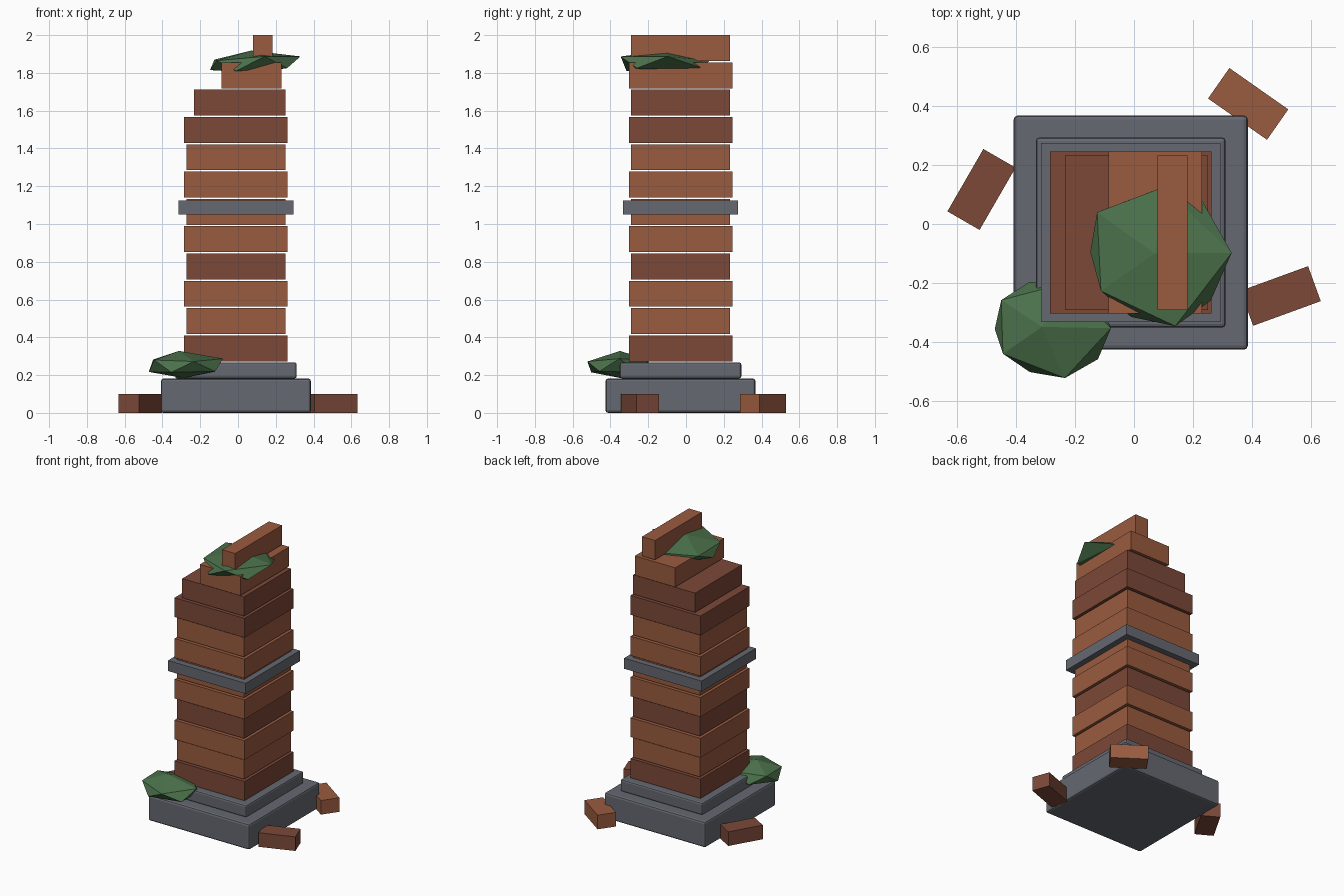
import bpy, bmesh
from math import radians

if "Cube" in bpy.data.objects:
    bpy.data.objects.remove(bpy.data.objects["Cube"])


def material(name, rgb):
    m = bpy.data.materials.new(name)
    m.diffuse_color = (*rgb, 1)
    m.use_nodes = True
    m.node_tree.nodes["Principled BSDF"].inputs["Base Color"].default_value = m.diffuse_color
    return m


LIGHT = material("light_brick", (0.32, 0.105, 0.05))
DARK = material("dark_brick", (0.2, 0.065, 0.04))
GREEN = material("leaf_green", (0.07, 0.165, 0.07))
STONE = material("stone_grey", (0.13, 0.14, 0.165))


def box(name, x, y, z, mat, angle=0, bevel=0):
    """Box from (min, max) ranges, turned about its own centre."""
    bm = bmesh.new()
    bmesh.ops.create_cube(bm, size=1)
    bmesh.ops.scale(bm, vec=(x[1] - x[0], y[1] - y[0], z[1] - z[0]), verts=bm.verts)
    if bevel:
        bmesh.ops.bevel(bm, geom=bm.edges[:], offset=bevel, segments=2,
                        profile=0.5, affect='EDGES')
    me = bpy.data.meshes.new(name)
    bm.to_mesh(me)
    bm.free()
    me.materials.append(mat)
    ob = bpy.data.objects.new(name, me)
    ob.location = [(a + b) / 2 for a, b in (x, y, z)]
    ob.rotation_euler.z = radians(angle)
    bpy.context.collection.objects.link(ob)
    return ob


def bush(name, top, upper, lower, bottom):
    """Irregular squashed icosahedron: two rings of five plus two poles."""
    verts = [top, bottom] + upper + lower
    faces = []
    for i in range(5):
        j = (i + 1) % 5
        u, v, a, b = 2 + i, 2 + j, 7 + i, 7 + j
        faces += [(0, u, v), (u, a, v), (a, b, v), (1, b, a)]
    me = bpy.data.meshes.new(name)
    me.from_pydata(verts, [], faces)
    me.materials.append(GREEN)
    bpy.context.collection.objects.link(bpy.data.objects.new(name, me))


# Stepped stone plinth and belt course
CX, CY = -0.011, -0.029


def square(half):
    return (CX - half, CX + half), (CY - half, CY + half)


box("plinth_lower", *square(0.397), (0, 0.182), STONE, bevel=0.014)
box("plinth_upper", *square(0.322), (0.182, 0.268), STONE, bevel=0.012)
box("belt_course", *square(0.304), (1.05, 1.125), STONE)

# Brick courses, alternating wide and narrow, broken away at the top
broken = {9: (-0.234, 0.251), 10: (-0.087, 0.23), 11: (0.08, 0.182)}
for i in range(12):
    x, y = square(0.274 if i % 2 == 0 else 0.262)
    x = broken.get(i, x)
    z1 = 0.41 + i * 1.59 / 11
    box(f"brick_course_{i + 1}", x, y, (z1 - 0.137, z1),
        DARK if i in (0, 3, 8, 9) else LIGHT)

# Fallen bricks on the ground
for i, (x, y, angle, mat) in enumerate([(0.387, 0.407, -35, LIGHT),
                                        (-0.517, 0.117, 60, DARK),
                                        (0.497, -0.244, 20, DARK)]):
    box(f"fallen_brick_{i + 1}", (x - 0.122, x + 0.122), (y - 0.063, y + 0.063),
        (0, 0.1), mat, angle)

# Overgrowth at the foot and on the broken top
bush("foot_bush", (-0.312, -0.349, 0.328),
     [(-0.078, -0.353, 0.287), (-0.23, -0.2, 0.28), (-0.45, -0.258, 0.282),
      (-0.444, -0.44, 0.28), (-0.234, -0.522, 0.272)],
     [(-0.13, -0.25, 0.215), (-0.356, -0.197, 0.22), (-0.472, -0.356, 0.217),
      (-0.353, -0.502, 0.215), (-0.122, -0.458, 0.22)],
     (-0.29, -0.35, 0.185))
bush("top_bush", (0.07, -0.1, 1.918),
     [(0.331, -0.098, 1.887), (0.1, 0.125, 1.865), (-0.125, 0.04, 1.87),
      (-0.112, -0.227, 1.865), (0.14, -0.346, 1.887)],
     [(0.225, 0.09, 1.825), (-0.02, 0.08, 1.815), (-0.148, -0.095, 1.815),
      (-0.01, -0.315, 1.81), (0.26, -0.26, 1.825)],
     (0.09, -0.1, 1.8))
